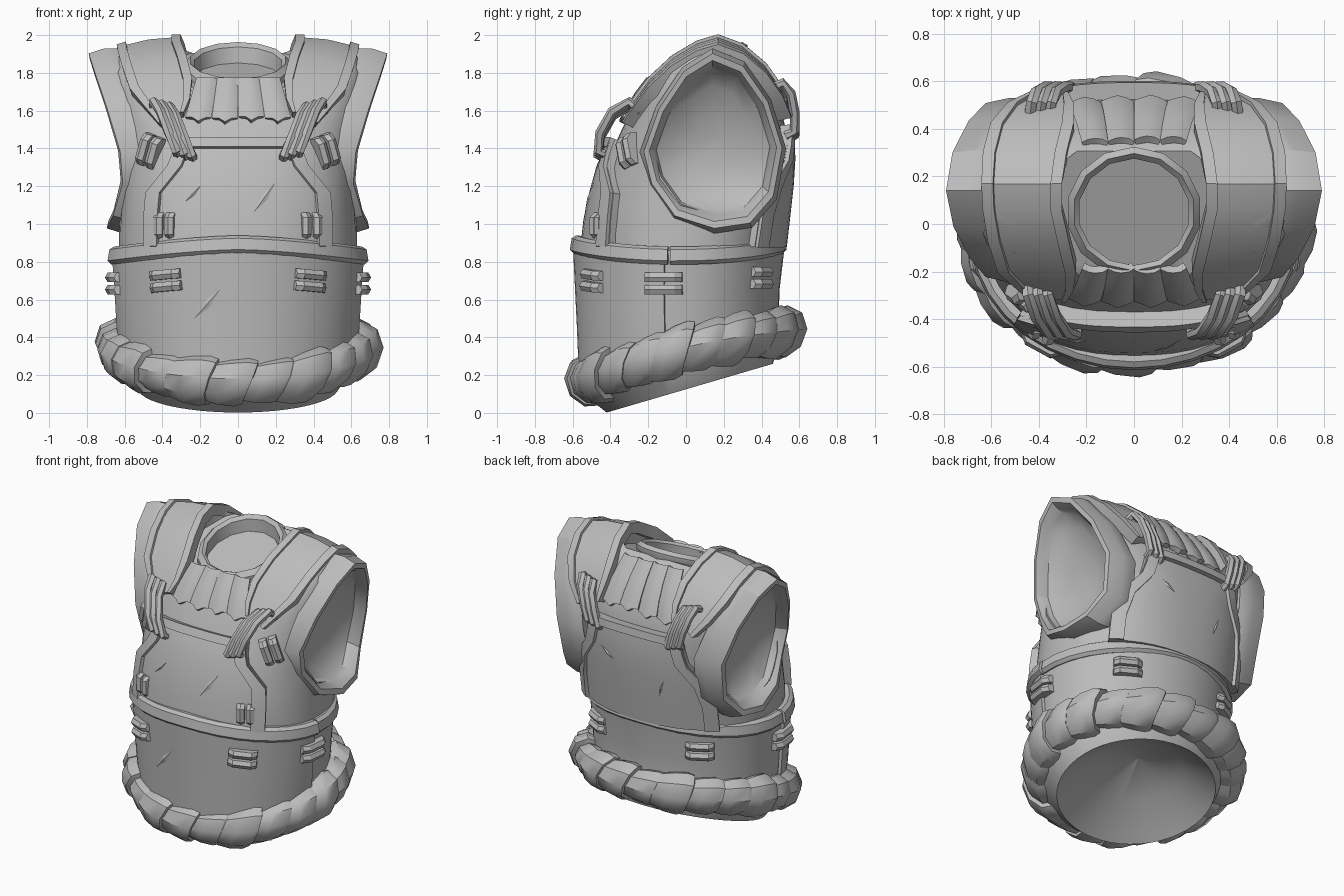
import bpy, bmesh, math, random
from mathutils import Vector, Matrix

if "Cube" in bpy.data.objects:
    bpy.data.objects.remove(bpy.data.objects["Cube"])

random.seed(4)
grey = bpy.data.materials.new("plain_grey")
grey.diffuse_color = (0.5, 0.5, 0.5, 1)
grey.use_nodes = True
grey.node_tree.nodes["Principled BSDF"].inputs["Base Color"].default_value = grey.diffuse_color


def build(name, verts, faces, thick=0, cutters=(), angle=32):
    me = bpy.data.meshes.new(name)
    me.from_pydata([tuple(v) for v in verts], [], faces)
    bm = bmesh.new()
    bm.from_mesh(me)
    bmesh.ops.remove_doubles(bm, verts=bm.verts, dist=1e-5)
    bmesh.ops.recalc_face_normals(bm, faces=bm.faces)
    bm.to_mesh(me)
    bm.free()
    ob = bpy.data.objects.new(name, me)
    bpy.context.collection.objects.link(ob)
    if thick:
        m = ob.modifiers.new("thickness", 'SOLIDIFY')
        m.thickness, m.offset = thick, 0
    for c in cutters:
        m = ob.modifiers.new("cut", 'BOOLEAN')
        m.object, m.operation, m.solver = c, 'DIFFERENCE', 'EXACT'
    if thick or cutters:
        dg = bpy.context.evaluated_depsgraph_get()
        baked = bpy.data.meshes.new_from_object(ob.evaluated_get(dg))
        ob.modifiers.clear()
        ob.data = baked
    me = ob.data
    me.materials.clear()
    me.materials.append(grey)
    for p in me.polygons:
        p.use_smooth = True
    me.set_sharp_from_angle(angle=math.radians(angle))
    return ob


def strip(name, rows, thick=0, wrap=False, ring=False, caps=False, **kw):
    """Skin rows of points; wrap closes each row, ring joins last row to first."""
    n, m = len(rows[0]), len(rows)
    verts = [p for r in rows for p in r]
    faces = [(i * n + j, i * n + (j + 1) % n, (i + 1) % m * n + (j + 1) % n, (i + 1) % m * n + j)
             for i in range(m if ring else m - 1) for j in range(n if wrap else n - 1)]
    if caps:
        faces += [tuple(range(n)), tuple(range((m - 1) * n, m * n))]
    return build(name, verts, faces, thick, **kw)


# torso sections: height, front y, back y, half width, squareness
SEC = [(0.78, -.52, .48, .63, 2.2), (0.95, -.51, .495, .63, 2.3), (1.1, -.485, .515, .62, 2.4),
       (1.3, -.43, .535, .62, 2.5), (1.5, -.34, .53, .64, 2.7), (1.65, -.265, .49, .66, 3),
       (1.8, -.15, .4, .66, 4), (1.9, -.01, .32, .63, 5), (1.93, .09, .25, .6, 5)]


def section(z):
    z = min(max(z, SEC[0][0]), SEC[-1][0])
    for a, b in zip(SEC, SEC[1:]):
        if z <= b[0]:
            t = (z - a[0]) / (b[0] - a[0])
            return [p + (q - p) * t for p, q in zip(a, b)]


def oval(z, count=40):
    _, f, b, rx, n = section(z)
    pts = []
    for i in range(count):
        t = math.tau * i / count
        c, s = math.cos(t), math.sin(t)
        pts.append((rx * math.copysign(abs(c) ** (2 / n), c),
                    (f + b) / 2 + (b - f) / 2 * math.copysign(abs(s) ** (2 / n), s), z))
    return pts


def surf(x, z, side, off=0):
    _, f, b, rx, n = section(z)
    k = max(0, 1 - min(1, abs(x) / rx) ** n) ** (1 / n)
    return Vector((x, (f + b) / 2 + side * ((b - f) / 2 * k + off), z))


# armholes: (y, z) outline of the opening seen from the side
ARM = [(.14, 1.93), (.31, 1.86), (.45, 1.66), (.53, 1.4), (.48, 1.13), (.35, .98), (.15, .95),
       (-.07, 1.02), (-.2, 1.2), (-.245, 1.38), (-.16, 1.62), (-.02, 1.83)]


def arm_loop(s, scale, dx):
    pts = []
    for y, z in ARM:
        y, z = .145 + (y - .145) * scale, 1.44 + (z - 1.44) * scale
        x = .66 + .13 * max(0, (z - 1.2) / .7) ** 1.1 + .04 * max(0, (1.15 - z) / .2)
        pts.append((s * (x - .5 * (y - .14) ** 2 + dx), y, z))
    return pts


cutters = []
for s in (-1, 1):
    cutters.append(strip("armhole_cutter", [arm_loop(s, .8, -.21), arm_loop(s, .8, .3)],
                         wrap=True, caps=True))


def neck_loop(r, dz, count=14):
    pts = []
    for i in range(count):
        a = math.tau * (i + .5) / count
        y = .05 + (.235 + r) * math.sin(a)
        pts.append(((.245 + r) * math.cos(a), y, 1.855 + (y - .05) * .39 + dz))
    return pts


# the neck cutter flares so the collar stands clear of the torso
cutters.append(strip("neck_cutter", [neck_loop(0, -.09), neck_loop(0, -.05), neck_loop(.12, -.05),
                                     neck_loop(.12, .4)], wrap=True, caps=True))
strip("torso", [oval(s[0]) for s in SEC], wrap=True, caps=True, cutters=cutters)
for c in cutters:
    bpy.data.objects.remove(c)

for s in (-1, 1):
    strip("armhole_rim", [arm_loop(s, k, d) for k, d in
          ((.97, -.2), (1, -.15), (1, -.09), (.945, 0), (.87, 0), (.81, -.04), (.775, -.08),
           (.6, -.13), (.3, -.17), (.02, -.18))], wrap=True, caps=True)
strip("collar", [neck_loop(*p) for p in ((-.01, -.1), (-.01, -.005), (.012, .012), (.04, -.015),
      (.04, -.05), (.02, -.1))], wrap=True, ring=True)


# waist shell with sloping hem and hollow underside
def hoop(rx, f, b, z=None, lift=0, count=48, a0=0, a1=math.tau):
    pts = []
    for i in range(count):
        a = a0 + (a1 - a0) * i / (count if a1 - a0 > 6.2 else count - 1)
        y = (f + b) / 2 + (b - f) / 2 * math.sin(a)
        pts.append((rx * math.cos(a), y, .125 + .293 * y + lift if z is None else z))
    return pts


strip("waist", [hoop(.02, .03, .06, .36), hoop(.3, -.22, .28, None, .14), hoop(.5, -.39, .44, None, .02),
      hoop(.53, -.42, .46), hoop(.61, -.54, .5, None, .13), hoop(.625, -.555, .49, .45),
      hoop(.64, -.565, .495, .65), hoop(.655, -.575, .52, .86), hoop(.6, -.52, .48, .89)],
      wrap=True, caps=True)
A0, A1 = math.pi + .15, math.tau - .15
strip("waist_front", [hoop(r, f, b, z, 0.15, 32, A0, A1) for r, f, b, z in
      ((.615, -.555, .51, None), (.64, -.568, .505, .45), (.652, -.578, .51, .65),
       (.667, -.588, .53, .86))], thick=.02)


# belt rim in two halves that meet at the sides
def rim(name, a0, a1, k):
    rows = []
    for i in range(17):
        a = a0 + (a1 - a0) * i / 16
        c, s = math.cos(a), math.sin(a)
        z = .895 - .06 * abs(c) ** 1.5
        rows.append([((.69 + r + k) * c, -.035 + (.575 + r + k) * s, z + h) for r, h in
                     ((-.1, -.03), (-.02, -.05), (0, -.03), (-.01, .03), (-.035, .045), (-.12, .035))])
    strip(name, rows, wrap=True, caps=True)


rim("belt_rim_front", math.pi + .11, math.tau - .11, .005)
rim("belt_rim_back", -.09, math.pi + .09, -.006)

# twisted hem roll made of overlapping lumps
N = 21
for k in range(N):
    rows = []
    for t, r in ((-.1, .07), (0, .105), (.4, .122), (.85, .13), (1.08, .118), (1.1, .06)):
        row = []
        for j in range(9):
            q = math.tau * j / 9
            a = math.tau * (k + t + .22 * math.sin(q)) / N
            rr = r * (1 + .1 * math.sin(k * 2.3))
            R = Vector((.63 * math.cos(a), .515 * math.sin(a), 0))
            y = R.y
            z = .335 + .255 * y - .14 * y * y
            o = R.normalized()
            p = R + o * rr * math.cos(q)
            row.append((p.x, p.y, z + rr * math.sin(q) * 1.05 + .12 * rr * math.cos(q)))
        rows.append(row)
    strip("hem_roll", rows, wrap=True, caps=True, angle=38)


# chest and back plates with raised trim
def plate(name, side, rows):
    cols = [i / 6 for i in range(-6, 7)]
    strip(name, [[surf(c * w, z, side, .02) for c in cols] for z, w in rows], thick=.05)
    for s in (-1, 1):
        strip(name + "_side_trim", [[surf(s * (w - d), z, side, .03) for d in (0, .035, .07)]
                                    for z, w in rows], thick=.075)
    zt, wt = rows[-1]
    strip(name + "_top_trim", [[surf(c * wt, zt + h, side, .032) for c in cols]
                               for h in (-.045, .005)], thick=.08)


plate("chest_plate", -1, [(.88, .48), (1.02, .48), (1.16, .47), (1.3, .36), (1.36, .34), (1.44, .33)])
plate("back_plate", 1, [(.88, .5), (1.05, .5), (1.2, .47), (1.34, .37), (1.42, .35), (1.52, .33)])

# pleats under the collar, front and back
for side, top, bot in ((-1, 1.765, 1.565), (1, 1.885, 1.61)):
    for k in range(4):
        e = random.uniform(-.014, .014)
        rows = []
        for t in (0, .35, .7, 1):
            z = top + (bot + e - top) * t
            w = .11 + .03 * t
            x0 = (k - 2) * w
            rows.append([surf(x0 + w * u, z - (.02 * t if u == .5 else 0), side, o + e * .4)
                         for u, o in ((.05, .004), (.3, .016), (.5, .02), (.75, .016), (.95, .002))])
        strip("collar_pleat", rows, thick=.035)

# shoulder straps: y, z, inner x, outer x
STRAP = [(-.32, 1.575, .29, .41), (-.27, 1.65, .26, .47), (-.19, 1.76, .25, .56), (-.06, 1.88, .28, .6),
         (.07, 1.955, .31, .62), (.17, 1.985, .31, .625), (.29, 1.94, .29, .62), (.41, 1.84, .26, .59),
         (.495, 1.72, .26, .52), (.54, 1.61, .28, .43)]
for s in (-1, 1):
    def strap(name, u0, u1, lift, thick):
        rows = []
        for y, z, a, b in STRAP:
            o = Vector((0, y - .13, z - 1.5)).normalized() * lift
            rows.append([(s * (a + (b - a) * u), y + o.y, z + o.z - .05 * u * u)
                         for u in (u0, (u0 + u1) / 2, u1)])
        strip(name, rows, thick=thick)
    strap("shoulder_strap", 0, 1, -.025, .06)
    strap("strap_inner_trim", -.02, .13, -.018, .075)
    strap("strap_outer_trim", .87, 1.02, -.018, .075)


# cord lashings joining straps and plates
def cord(name, pts, r):
    rows = []
    for i, p in enumerate(pts):
        d = (pts[min(i + 1, len(pts) - 1)] - pts[max(i - 1, 0)]).normalized()
        u = d.cross(Vector((1, 0, 0))).normalized()
        v = d.cross(u)
        rows.append([p + (u * math.cos(q) + v * math.sin(q)) * r
                     for q in [math.tau * j / 6 for j in range(6)]])
    strip(name, rows, wrap=True, caps=True, angle=40)


LASH = {"front": [(.41, -.24, 1.58), (.405, -.3, 1.635), (.37, -.39, 1.585), (.325, -.455, 1.47),
                  (.285, -.465, 1.375), (.275, -.41, 1.35)],
        "back": [(.40, .44, 1.7), (.39, .51, 1.735), (.37, .555, 1.68), (.335, .575, 1.58),
                 (.305, .575, 1.48), (.295, .53, 1.455)]}
for s in (-1, 1):
    for where, path in LASH.items():
        for k in (-1, 0, 1):
            cord(where + "_lashing", [Vector((s * (x + k * .041), y, z + k * .012))
                                      for x, y, z in path], .026)


# paired stitches standing off the surface
def stitch(p, yaw, roll, size=.18):
    M = Matrix.Translation(p) @ Matrix.Rotation(yaw, 4, 'Z') @ Matrix.Rotation(roll, 4, 'Y')
    for k in (-1, 1):
        rows = [[M @ Vector((x * size, y, k * .032 + h * .025)) for y, h in
                 ((.04, -1), (-d, -1), (-d - .014, 0), (-d, 1), (.04, 1))]
                for x, d in ((-.5, 0), (-.32, .028), (.32, .028), (.5, 0))]
        strip("stitch", rows, wrap=True, caps=True)


for s in (-1, 1):
    stitch((s * .385, -.5, .7), s * .5, s * .08)
    stitch((s * .655, -.12, .685), s * 1.45, 0, .2)
    stitch((s * .385, .4, .715), math.pi - s * .5, 0)
    stitch((s * .385, -.46, .99), s * .4, math.pi / 2, .14)
    stitch((s * .47, -.31, 1.385), s * .6, s * 1.25, .17)

# shallow nicks on the plates and waist
for x, z, side, l, tilt in ((.14, 1.14, -1, .1, .95), (-.24, 1.16, -1, .06, .8), (-.16, .58, -1, .11, .85),
                            (.2, 1.3, 1, .06, .6), (-.2, 1.15, 1, .06, 1.9), (.12, .66, 1, .06, 1)):
    d = Vector((math.cos(tilt) * l, 0, math.sin(tilt) * l))
    n = Vector((-d.z, 0, d.x)) * .18

    def at(o):
        if z > .9:
            return surf(x + o.x, z + o.z, side, .046)
        f = .588 if side < 0 else .497
        return Vector((x + o.x, side * f * math.sqrt(1 - ((x + o.x) / .66) ** 2)
                       - .02 * side * (side > 0), z + o.z))
    c = at(Vector()) + Vector((0, side * .008, 0))
    build("nick", [at(d), at(n), at(-d), at(-n), c], [(0, 1, 4), (1, 2, 4), (2, 3, 4), (3, 0, 4)], angle=10)
